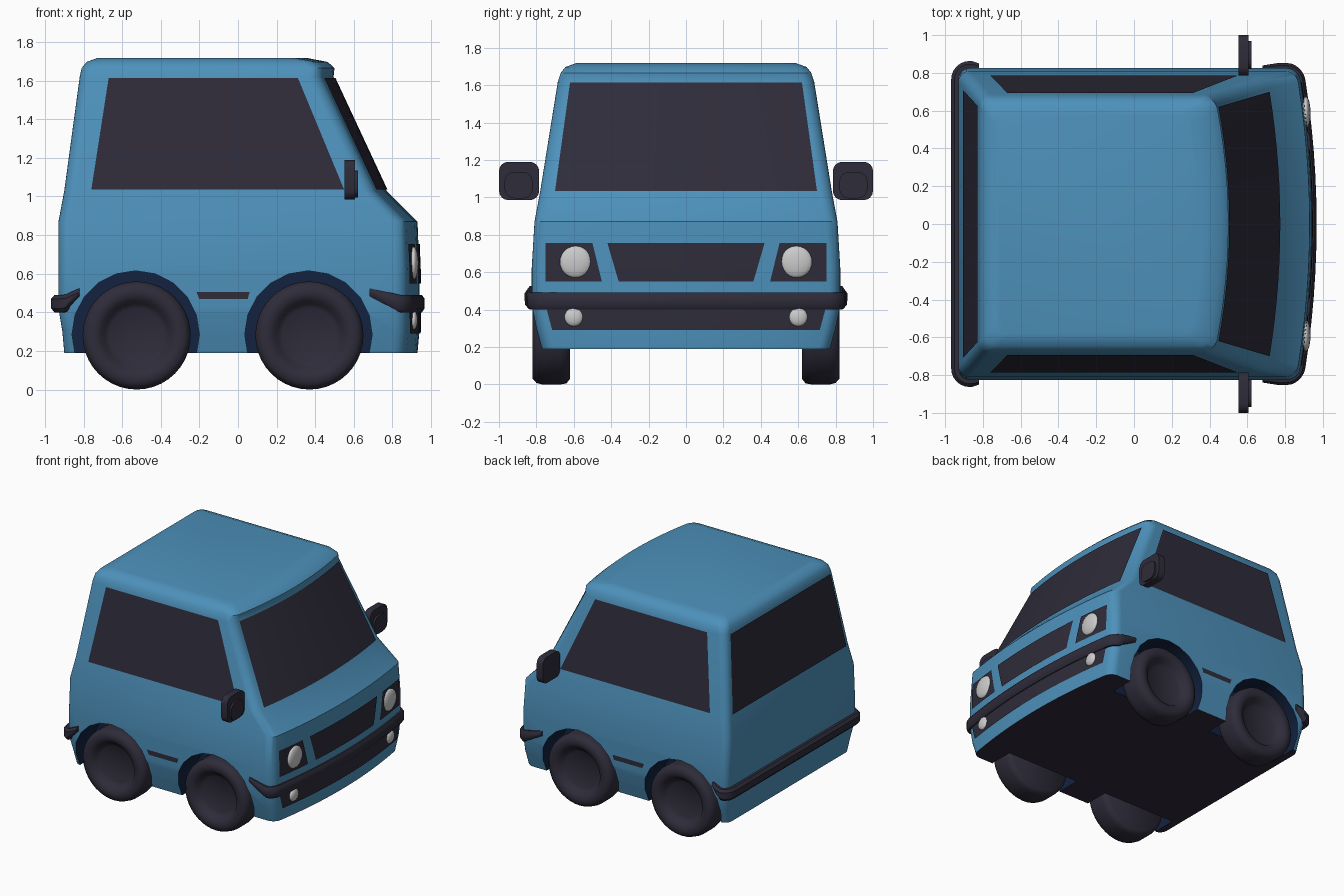
import bpy, bmesh, math
from mathutils import Vector, Matrix

if "Cube" in bpy.data.objects:
    bpy.data.objects.remove(bpy.data.objects["Cube"])

def material(name, c):
    m = bpy.data.materials.new(name)
    m.diffuse_color = (*c, 1)
    m.use_nodes = True
    m.node_tree.nodes["Principled BSDF"].inputs["Base Color"].default_value = m.diffuse_color
    return m

BLUE = material("body blue", (0.075, 0.285, 0.50))
DARK = material("dark trim", (0.028, 0.025, 0.042))
NAVY = material("arch navy", (0.006, 0.016, 0.05))
LAMP = material("lamp white", (0.6, 0.6, 0.6))

def make(name, bm, mats, angle=35, recalc=True):
    if recalc:
        bmesh.ops.recalc_face_normals(bm, faces=bm.faces)
    me = bpy.data.meshes.new(name)
    bm.to_mesh(me)
    bm.free()
    for m in mats:
        me.materials.append(m)
    ob = bpy.data.objects.new(name, me)
    bpy.context.collection.objects.link(ob)
    smooth(ob, angle)
    return ob

def smooth(ob, angle):
    bpy.ops.object.select_all(action='DESELECT')
    ob.select_set(True)
    bpy.context.view_layer.objects.active = ob
    bpy.ops.object.shade_smooth_by_angle(angle=math.radians(angle))

# Body levels: height, rear x, front x, half width
LEVELS = [(0.19, -0.90, 0.93, 0.77), (0.30, -0.91, 0.94, 0.80), (0.42, -0.93, 0.94, 0.825),
          (0.62, -0.93, 0.94, 0.825), (0.87, -0.93, 0.93, 0.81), (1.03, -0.90, 0.77, 0.78),
          (1.62, -0.82, 0.495, 0.685), (1.665, -0.81, 0.50, 0.67), (1.697, -0.785, 0.465, 0.645),
          (1.717, -0.73, 0.36, 0.59)]
BOW, RAD = 0.07, 0.06

def level(z):
    for a, b in zip(LEVELS, LEVELS[1:]):
        if z <= b[0]:
            t = (z - a[0]) / (b[0] - a[0])
            return [p + (q - p) * t for p, q in zip(a, b)]
    return LEVELS[-1]

def outline(z, grow=0.0):
    """Rounded plan outline with a bowed front, starting mid left side."""
    _, xr, xf, hw = level(z)
    bx, pts = BOW, []
    def add(cx, cy, a0):
        for i in range(7):
            a = math.radians(a0 + 15 * i)
            pts.append((cx + (RAD + grow) * math.cos(a), cy + (RAD + grow) * math.sin(a), cx > 0))
    add(xr + RAD, -hw + RAD, 180)
    add(xf - RAD, -hw + RAD, 270)
    for i in range(1, 12):
        pts.append((xf + grow, (hw - RAD) * (i / 6 - 1), True))
    add(xf - RAD, hw - RAD, 0)
    add(xr + RAD, hw - RAD, 90)
    return [(x - (bx * min(1, abs(y / hw)) ** 2 if f else 0), y) for x, y, f in pts]

def loft(bm, rings, closed=True):
    vs = [[bm.verts.new(p) for p in r] for r in rings]
    for a, b in zip(vs, vs[1:]):
        n = len(a)
        for i in range(n if closed else n - 1):
            bm.faces.new((a[i], a[(i + 1) % n], b[(i + 1) % n], b[i]))
    return vs

# Body shell with dark floor
bm = bmesh.new()
rings = loft(bm, [[(x, y, l[0]) for x, y in outline(l[0])] for l in LEVELS])
bm.faces.new(rings[0]).material_index = 1
bm.faces.new(rings[-1])
body = make("van_body", bm, [BLUE, DARK, NAVY])

# Wheel arches cut from the body
WHEELS = (-0.525, 0.37)
bm = bmesh.new()
for x in WHEELS:
    for s in (-1, 1):
        bmesh.ops.create_cone(bm, cap_ends=True, segments=20, radius1=0.33, radius2=0.33, depth=0.6,
                              matrix=Matrix.Translation((x - 0.005, s * 0.88, 0.285)) @ Matrix.Rotation(math.pi / 2, 4, 'X'))
for f in bm.faces:
    f.material_index = 2
cutter = make("arch_cutter", bm, [BLUE, DARK, NAVY])
mod = body.modifiers.new("arches", 'BOOLEAN')
mod.object, mod.operation, mod.solver = cutter, 'DIFFERENCE', 'EXACT'
bpy.context.view_layer.objects.active = body
bpy.ops.object.modifier_apply(modifier="arches")
bpy.data.objects.remove(cutter)
smooth(body, 35)

# Surface lookups for fitted plates
OFF = 0.007
def front(y, z):
    _, _, xf, hw = level(z)
    return (xf - BOW * (y / hw) ** 2 + OFF, y, z)
def rear(y, z):
    return (level(z)[1] - OFF, y, z)
def side(s):
    return lambda x, z: (x, s * (level(z)[3] + OFF), z)

def plate(name, fn, quad, out, n=14):
    """Thin dark plate on the body; quad corners run bottom pair then top pair."""
    a, b, c, d = [Vector(p) for p in quad]
    bm = bmesh.new()
    rows = []
    for j in range(n + 1):
        p, q = a.lerp(d, j / n), b.lerp(c, j / n)
        rows.append([fn(*p.lerp(q, i / n)) for i in range(n + 1)])
    loft(bm, rows, closed=False)
    bm.normal_update()
    if sum((f.normal.dot(Vector(out)) for f in bm.faces)) < 0:
        bmesh.ops.reverse_faces(bm, faces=bm.faces)
    return make(name, bm, [DARK], recalc=False)

def sym(b, t, z0, z1):
    return [(-b, z0), (b, z0), (t, z1), (-t, z1)]

F = (1, 0, 0)
plate("windscreen", front, sym(0.70, 0.62, 1.035, 1.615), F)
plate("rear_window", rear, sym(0.71, 0.625, 1.035, 1.615), (-1, 0, 0))
plate("grille", front, sym(0.36, 0.42, 0.55, 0.755), F)
plate("lower_grille", front, sym(0.715, 0.75, 0.29, 0.42), F)

def blob(name, loc, scale, mat):
    bm = bmesh.new()
    bmesh.ops.create_uvsphere(bm, u_segments=24, v_segments=12, radius=1)
    bmesh.ops.scale(bm, vec=scale, verts=bm.verts)
    bmesh.ops.translate(bm, vec=loc, verts=bm.verts)
    return make(name, bm, [mat], 60)

def box(bm, lo, hi, bevel):
    """Box whose x-running edges are rounded."""
    r = bmesh.ops.create_cube(bm, size=1)["verts"]
    for v in r:
        v.co = Vector([l + (c + 0.5) * (h - l) for c, l, h in zip(v.co, lo, hi)])
    es = {e for v in r for e in v.link_edges if abs((e.verts[0].co - e.verts[1].co).x) > 1e-4}
    bmesh.ops.bevel(bm, geom=list(es), offset=bevel, segments=4, profile=0.5, affect='EDGES')

for s, tag in ((-1, "right"), (1, "left")):
    plate(tag + "_side_window", side(s), [(-0.76, 1.035), (0.55, 1.035), (0.31, 1.615), (-0.67, 1.615)], (0, s, 0))
    plate(tag + "_side_stripe", side(s), [(-0.20, 0.468), (0.05, 0.468), (0.06, 0.505), (-0.215, 0.505)], (0, s, 0))
    plate(tag + "_headlight_panel", front, [(s * 0.45, 0.55), (s * 0.75, 0.55), (s * 0.75, 0.755), (s * 0.50, 0.755)], F)
    blob(tag + "_headlight", front(s * 0.59, 0.655), (0.025, 0.085, 0.085), LAMP)
    blob(tag + "_fog_lamp", front(s * 0.60, 0.36), (0.022, 0.05, 0.05), LAMP)
    # Door mirror: plate and smaller raised shell
    bm = bmesh.new()
    ys = sorted((s * 0.785, s * 1.0))
    box(bm, (0.553, ys[0], 0.985), (0.607, ys[1], 1.19), 0.05)
    ys = sorted((s * 0.82, s * 0.97))
    box(bm, (0.59, ys[0], 0.995), (0.622, ys[1], 1.135), 0.05)
    make(tag + "_mirror", bm, [DARK])
    # Wheels: turned profile of (radius, y), dished centre
    for x, end in zip(WHEELS, ("rear", "front")):
        prof = [(0.0, 0.62), (0.25, 0.62), (0.275, 0.64), (0.28, 0.67), (0.28, 0.77), (0.272, 0.80),
                (0.25, 0.82), (0.215, 0.822), (0.185, 0.81), (0.165, 0.78), (0.14, 0.765), (0.0, 0.76)]
        bm = bmesh.new()
        loft(bm, [[(x + max(r, 1e-4) * math.cos(a), s * y, 0.28 + max(r, 1e-4) * math.sin(a))
                   for a in (math.tau * i / 40 for i in range(40))] for r, y in prof])
        bmesh.ops.remove_doubles(bm, verts=bm.verts, dist=0.001)
        make(f"{tag}_{end}_wheel", bm, [DARK], 50)

# Bumpers swept round the body, with upturned side tips
def bumper(name, sgn, tip, full, grow):
    inner, outer = outline(0.45, -0.02), outline(0.45, grow)
    path = [(i, o) for i, o in zip(inner, outer) if o[0] * sgn > 0]
    if sgn < 0:
        path = path[len(path) // 2:] + path[:len(path) // 2]
    def end(y_i, y_o, x):
        return ((x, y_i), (x, y_o))
    for k, idx in ((0, 0), (-1, len(path))):
        (i, o) = path[k]
        ins = [end(i[1], o[1] * 0.985, tip), end(i[1], o[1], (tip + full) / 2)]
        path = ins + path if idx == 0 else path + ins[::-1]
    rings = []
    for i, o in path:
        t = max(0, min(1, (abs(full) - abs(o[0])) / abs(full - tip)))
        lo, hi = 0.40 + 0.085 * t, 0.49 + 0.035 * t
        m = Vector(i).lerp(Vector(o), 0.7)
        rings.append([(*i, lo), (*m, lo), (*o, lo + 0.02), (*o, hi - 0.02), (*m, hi), (*i, hi)])
    bm = bmesh.new()
    vs = loft(bm, rings)
    bm.faces.new(vs[0])
    bm.faces.new(vs[-1])
    make(name, bm, [DARK], 40)

bumper("front_bumper", 1, 0.68, 0.84, 0.027)
bumper("rear_bumper", -1, -0.82, -0.90, 0.038)
